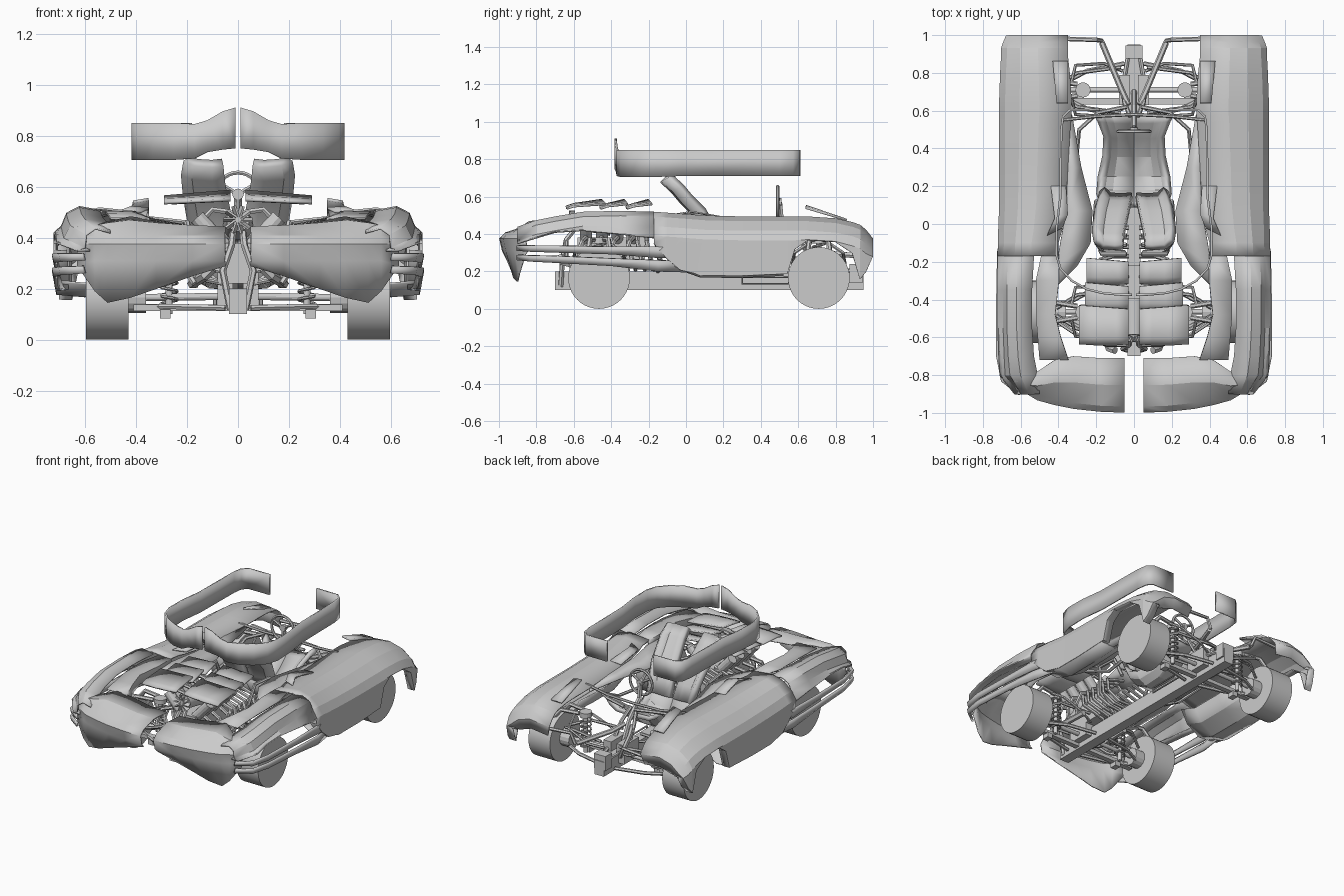
import bpy, math
from math import sin, cos, pi
from mathutils import Vector, Matrix


def finish(o, mirror, thick=0):
    if thick:
        m = o.modifiers.new("Thickness", 'SOLIDIFY')
        m.thickness, m.offset = thick, 0
    if mirror:
        o.modifiers.new("Mirror", 'MIRROR')
    return o


def mesh(name, verts, faces, mirror=True, thick=0):
    me = bpy.data.meshes.new(name)
    me.from_pydata([tuple(v) for v in verts], [], faces)
    o = bpy.data.objects.new(name, me)
    bpy.context.collection.objects.link(o)
    return finish(o, mirror, thick)


def loft(name, rows, mirror=True, thick=.008):
    n = len(rows[0])
    faces = [(i*n+j, i*n+j+1, (i+1)*n+j+1, (i+1)*n+j)
             for i in range(len(rows)-1) for j in range(n-1)]
    return mesh(name, [p for r in rows for p in r], faces, mirror, thick)


def tube(name, pts, r=.01, mirror=True, cyclic=False, res=1):
    cu = bpy.data.curves.new(name, 'CURVE')
    cu.dimensions, cu.bevel_depth, cu.bevel_resolution, cu.use_fill_caps = '3D', r, res, True
    s = cu.splines.new('POLY')
    s.points.add(len(pts)-1)
    for p, q in zip(s.points, pts):
        p.co = (*q, 1)
    s.use_cyclic_u = cyclic
    tmp = bpy.data.objects.new(name + "_path", cu)
    bpy.context.collection.objects.link(tmp)
    bpy.context.view_layer.update()
    me = bpy.data.meshes.new_from_object(tmp.evaluated_get(bpy.context.evaluated_depsgraph_get()))
    bpy.data.objects.remove(tmp)
    o = bpy.data.objects.new(name, me)
    bpy.context.collection.objects.link(o)
    return finish(o, mirror)


def box(name, c, size, mirror=True, rot=(0, 0, 0)):
    R = Matrix.Rotation(rot[2], 3, 'Z') @ Matrix.Rotation(rot[1], 3, 'Y') @ Matrix.Rotation(rot[0], 3, 'X')
    v = [Vector(c) + R @ Vector((x*size[0]/2, y*size[1]/2, z*size[2]/2))
         for x in (-1, 1) for y in (-1, 1) for z in (-1, 1)]
    f = [(0, 1, 3, 2), (4, 6, 7, 5), (0, 4, 5, 1), (2, 3, 7, 6), (0, 2, 6, 4), (1, 5, 7, 3)]
    return mesh(name, v, f, mirror)


def cyl(name, a, b, r, mirror=True, n=32, r2=None):
    a, b = Vector(a), Vector(b)
    q = (b-a).to_track_quat('Z', 'Y')
    v = []
    for c, rad in ((a, r), (b, r if r2 is None else r2)):
        v += [c + q @ Vector((rad*cos(2*pi*i/n), rad*sin(2*pi*i/n), 0)) for i in range(n)]
    f = [(i, (i+1) % n, n+(i+1) % n, n+i) for i in range(n)]
    return mesh(name, v, f + [tuple(range(n))[::-1], tuple(range(n, 2*n))], mirror)


# body side shells: y, inner x, top z, outer x, bottom z
def section(y, xi, zt, xo, zb):
    return [(xi, y, zt-.01), (xi+.45*(xo-xi), y, zt+.005), (xi+.72*(xo-xi), y, zt-.02),
            (xo-.03, y, max(zt-.07, zb)), (xo, y, max(zt-.12, zb)), (xo, y, zb), (xo-.05, y, zb)]


side = [(.98, .37, .3, .65, .27), (.996, .35, .37, .675, .28), (.96, .35, .415, .69, .2),
        (.93, .35, .44, .70, .16), (.89, .35, .455, .70, .3), (.8, .34, .475, .705, .36),
        (.65, .33, .485, .71, .37), (.58, .33, .485, .71, .32), (.54, .335, .485, .71, .19),
        (.3, .35, .485, .71, .18), (.1, .36, .49, .71, .18), (-.03, .38, .5, .715, .21),
        (-.1, .4, .505, .715, .27), (-.17, .4, .51, .72, .35)]
loft("front_body_side", [section(*r) for r in side])
quarter = [(-.17, .53, .51, .72, .38), (-.35, .54, .515, .72, .4), (-.55, .54, .51, .72, .42),
           (-.7, .53, .485, .715, .41), (-.8, .51, .465, .71, .38), (-.9, .5, .43, .63, .35)]
loft("rear_fender", [section(*r) for r in quarter])
loft("engine_bay_rim", [[(a, y, z-.06), (a, y, z), (b, y, z)] for a, b, y, z in
     [(.4, .49, -.16, .5), (.4, .52, -.3, .5), (.42, .52, -.48, .5), (.39, .51, -.6, .49), (.35, .5, -.72, .475)]])
# cockpit side deck narrowing the opening toward the seat
loft("cockpit_deck", [[(a, y, .45), (b, y, .475)] for a, b, y in
     [(.33, .34, .58), (.28, .35, .3), (.22, .36, .07), (.23, .39, -.1), (.3, .41, -.22), (.4, .42, -.32)]])
loft("cowl_flap", [[(.35, .64, .55), (.41, .64, .54)], [(.35, .86, .475), (.43, .86, .475)]], thick=.012)
loft("shoulder_intake", [[(.36, .2, .485), (.44, .2, .49)], [(.35, .05, .515), (.42, .03, .52)], [(.38, -.02, .5), (.46, -.06, .505)]])

# tail panel: x, inner y, inner z, rear y, bottom y, bottom z
tail = [(.05, -.71, .43, -.995, -.96, .29), (.18, -.71, .44, -.99, -.95, .25), (.32, -.7, .46, -.975, -.93, .2),
        (.42, -.72, .48, -.955, -.92, .165), (.51, -.78, .46, -.93, -.9, .145), (.56, -.8, .44, -.9, -.89, .19),
        (.63, -.8, .43, -.86, -.86, .29)]
loft("tail_panel", [[(x, a, z), (x, (a+b)/2, (z+.42)/2+.015), (x, b+.03, .405), (x, b, .375),
                     (x, b+.015, .31 if zb < .3 else zb), (x, c, zb)] for x, a, z, b, c, zb in tail])
# side blades wrapping behind the rear wheels
for k, (z0, z1) in enumerate(((.325, .3), (.275, .225))):
    loft("side_blade", [[(x, y, z0+(z1-z0)*t-h), (x+.008, y, z0+(z1-z0)*t+h)] for x, y, t, h in
         [(.6, -.9, 0, .014), (.69, -.83, .1, .016), (.715, -.7, .2, .018), (.715, -.4, .5, .02),
          (.71, -.15, .9, .03), (.68, .02, 1, .03)]], thick=.014)
# lower sill closing the underside of the door
loft("sill", [[(.71, y, z), (.6, y, z-.01), (.5, y, z+.05), (.45, y, z+.14)] for y, z in
     [(.52, .19), (.3, .18), (.08, .18), (-.06, .23)]])

# wheels, hubs and wheel suspension
for y, end in ((-.465, "rear"), (.71, "front")):
    cyl(end + "_wheel", (.43, y, .165), (.595, y, .165), .165, n=40)
    cyl(end + "_hub", (.36, y, .165), (.43, y, .165), .06, n=16)
    for s in (-1, 1):
        tube(end + "_lower_arm", [(.05, y+s*.14, .125), (.25, y+s*.1, .13), (.4, y+s*.02, .13)], .012)
        tube(end + "_upper_arm", [(.07, y+s*.12, .27), (.3, y+s*.09, .28), (.41, y+s*.02, .24)], .01)
        tube(end + "_guard_rail", [(.06, y+s*.1, .22), (.16, y+s*.14, .24), (.31, y+s*.13, .3),
                                   (.33, y+s*.04, .36)], .009)
        tube(end + "_damper", [(.48, y+s*.06, .3), (.42, y+s*.05, .37), (.3, y+s*.03, .37)], .014)
    tube(end + "_spring", [(.27+.033*cos(t*.7), y+.033*sin(t*.7), .14+t*.0037) for t in range(60)], .006)
    cyl(end + "_spring_rod", (.27, y, .1), (.27, y, .38), .014, n=12)
    cyl(end + "_spring_cap", (.27, y, .35), (.27, y, .38), .04, n=16)
    cyl(end + "_half_shaft", (.03, y, .17), (.4, y, .165), .014, n=12)
    box(end + "_cross_member", (0, y-.06, .125), (.82, .035, .025), False)
    box(end + "_arm_mount", (.285, y-.06, .1), (.04, .05, .035))
    box(end + "_gearbox", (.05, y, .2), (.06, .16, .13))

# central backbone and nose frame
box("backbone", (0, .125, .15), (.07, 1.65, .1), False)
box("nose_block", (0, .91, .19), (.09, .07, .1), False)
tube("nose_strut", [(.03, .63, .33), (.07, .72, .3), (.17, .96, .28)], .016)
tube("nose_crossbar", [(.17, .97, .28), (.2, .975, .35), (.36, .98, .34)], .012)
tube("pedal_frame", [(.09, .3, .17), (.09, .55, .17), (.09, .55, .135), (.09, .3, .135)], .007, cyclic=True)
tube("cockpit_rail", [(.04, .62, .44), (.19, .59, .45), (.29, .5, .42), (.31, .3, .32), (.3, .1, .3),
                      (.34, -.1, .38), (.41, -.2, .47)], .011)
tube("dash_rail", [(.0, .58, .46), (.2, .57, .46), (.38, .55, .48)], .009)

# seat: cushion and split leaning backrest
loft("seat_cushion", [[(0, y, z), (w*.6, y, z+.005), (w*.85, y, z+.03), (w, y, z+.07)] for y, z, w in
     [(.1, .36, .17), (.17, .25, .19), (.25, .21, .18), (.36, .23, .155), (.46, .29, .15), (.54, .36, .18), (.58, .38, .2)]], thick=.03)
loft("seat_back", [[(a, y, z), (a+.3*(b-a), y-.005, z-.005), (a+.75*(b-a), y, z), (b, y+.035, z+.015)] for y, z, a, b in
     [(-.12, .695, .06, .2), (-.06, .64, .055, .21), (-.01, .58, .045, .205), (.06, .51, .03, .195),
      (.11, .42, .02, .18), (.15, .33, .01, .17)]], thick=.04)
tube("seat_frame", [(.2, .12, .3), (.205, .05, .45), (.2, -.1, .46), (.17, -.14, .3), (.05, -.15, .2)], .012)
for i in range(6):
    y = -.02 - .05*i
    tube("chassis_rib", [(.03, y, .21), (.11, y, .21+.005*i), (.18, y-.02, .27), (.17, y-.04, .36), (.04, y-.04, .4)], .012)

# steering wheel and column
tube("steering_wheel", [(.085*cos(t*pi/14), .49, .57+.085*sin(t*pi/14)) for t in range(28)], .009, False, True)
for a in (pi/2*3, pi/6, pi*5/6):
    tube("steering_spoke", [(0, .495, .57), (.08*cos(a), .49, .57+.08*sin(a))], .009, False)
cyl("steering_boss", (0, .485, .57), (0, .51, .57), .022, False, 16)
tube("steering_column", [(0, .5, .57), (0, .51, .47), (0, .62, .36), (0, .7, .2)], .016, False)
tube("column_brace", [(.02, .57, .43), (.05, .64, .34), (.06, .72, .22), (.03, .9, .2)], .012)

# floating visor band: x, y, low z, high z
band = [(.01, -.375, .75, .91), (.06, -.375, .745, .895), (.12, -.37, .735, .86), (.17, -.365, .71, .845),
        (.25, -.345, .705, .85), (.33, -.3, .705, .85), (.39, -.235, .705, .85), (.412, -.16, .705, .85),
        (.41, -.02, .71, .85), (.39, .14, .71, .85), (.385, .5, .71, .85), (.375, .57, .71, .85),
        (.34, .603, .71, .85), (.18, .605, .71, .85)]
loft("visor_band", [[(x, y, a), (x, y, b)] for x, y, a, b in band], thick=.012)

# engine cover louvers
for y0, y1, w in ((-.19, -.33, .25), (-.32, -.47, .26), (-.44, -.65, .29)):
    loft("engine_louver", [[(x, y1-.03*(t-.5)+.03*t*t, .548-.012*t), (x, y1+.05, .56-.012*t),
                            (x, y0+.02*(t-.5), .582-.022*t)] for t in (0, .25, .6, 1) for x in (.03+(w-.03)*t,)], thick=.012)

# engine: block, turbine, angled cylinders, pipes
box("engine_block", (0, -.4, .3), (.16, .36, .16), False)
cyl("turbine_hub", (0, -.62, .47), (0, -.45, .47), .022, False, 16)
for i in range(10):
    a = i*pi/5
    box("turbine_blade", (.034*cos(a), -.61, .47+.034*sin(a)), (.045, .03, .008), False, (.4, -a, 0))
cyl("turbine_casing", (0, -.59, .47), (0, -.4, .45), .045, False, 20, .06)
for i in range(4):
    y = -.28 - .085*i
    cyl("engine_cylinder", (.05, y, .36), (.16, y, .48), .032, n=12)
    tube("intake_pipe", [(.15, y, .46), (.1, y, .51), (.03, y, .5)], .012)
    tube("exhaust_pipe", [(.12, y, .38), (.19, y-.02, .36), (.21, y-.05, .28), (.17, y-.08, .22)], .013)
tube("exhaust_collector", [(.17, -.3, .22), (.18, -.55, .22), (.13, -.66, .25), (.1, -.67, .28)], .02)
tube("tail_spine", [(.02, -.6, .42), (.025, -.64, .37), (.06, -.66, .27), (.03, -.67, .12)], .014)
tube("tail_brace", [(.03, -.64, .36), (.14, -.64, .28), (.28, -.6, .22), (.4, -.52, .2)], .011)

# smooth shading with crisp edges
bpy.ops.object.select_all(action='DESELECT')
for o in bpy.context.scene.objects:
    o.select_set(True)
    bpy.context.view_layer.objects.active = o
bpy.ops.object.shade_smooth_by_angle(angle=math.radians(18))
